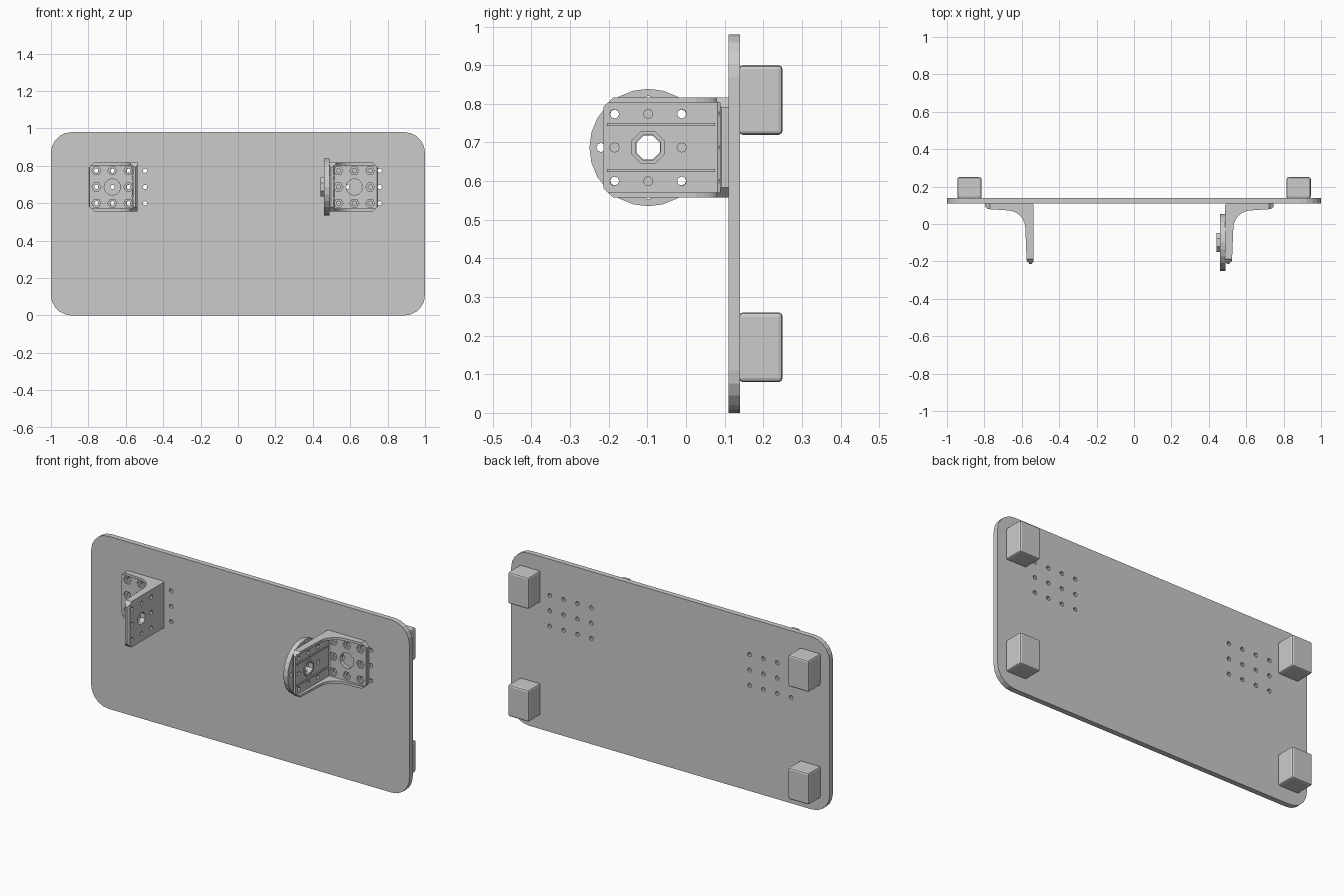
import bpy, bmesh
from math import sin, cos, pi, radians

if "Cube" in bpy.data.objects:
    bpy.data.objects.remove(bpy.data.objects["Cube"])

ZC, PITCH = 0.687, 0.087          # bolt pattern centre height and spacing


def ring(cx, cy, r, n=8, off=0.0):
    return [(cx + r * cos(off + 2 * pi * i / n), cy + r * sin(off + 2 * pi * i / n)) for i in range(n)]


def prisms(name, axis, a, b, *polys):
    """Extrude 2D outlines along an axis from a to b."""
    place = {'x': lambda p, t: (t, p[0], p[1]),
             'y': lambda p, t: (p[0], t, p[1]),
             'z': lambda p, t: (p[0], p[1], t)}[axis]
    bm = bmesh.new()
    for pts in polys:
        lo = [bm.verts.new(place(p, a)) for p in pts]
        hi = [bm.verts.new(place(p, b)) for p in pts]
        bm.faces.new(lo)
        bm.faces.new(hi)
        for i in range(len(pts)):
            j = (i + 1) % len(pts)
            bm.faces.new((lo[i], lo[j], hi[j], hi[i]))
    bmesh.ops.recalc_face_normals(bm, faces=bm.faces)
    me = bpy.data.meshes.new(name)
    bm.to_mesh(me)
    bm.free()
    ob = bpy.data.objects.new(name, me)
    bpy.context.collection.objects.link(ob)
    return ob


def apply(ob, mod):
    bpy.context.view_layer.objects.active = ob
    bpy.ops.object.modifier_apply(modifier=mod.name)


def boolean(ob, cutter, op='DIFFERENCE'):
    cutter.hide_render = True
    m = ob.modifiers.new("bool", 'BOOLEAN')
    m.operation, m.object, m.solver = op, cutter, 'EXACT'
    apply(ob, m)
    bpy.data.objects.remove(cutter)


def bevel(ob, w, seg=1):
    m = ob.modifiers.new("bevel", 'BEVEL')
    m.width, m.segments, m.limit_method = w, seg, 'ANGLE'
    apply(ob, m)


rows = [ZC + k * PITCH for k in (-1, 0, 1)]

# Back plate with rounded corners and two groups of holes
outline = []
for k, (cx, cz) in enumerate([(0.89, 0.87), (-0.89, 0.87), (-0.89, 0.11), (0.89, 0.11)]):
    outline += [(cx + 0.11 * cos(radians(90 * k + 18 * i)), cz + 0.11 * sin(radians(90 * k + 18 * i)))
                for i in range(6)]
plate = prisms("back_plate", 'y', 0.11, 0.14, outline)
boolean(plate, prisms("cutter", 'y', 0.05, 0.2,
                      *[ring(s * (0.497 + PITCH * c), z, 0.012) for s in (-1, 1) for c in range(4) for z in rows]))

# Four block feet on the back
for s in (-1, 1):
    for z0, label in ((0.08, "lower"), (0.72, "upper")):
        x0, x1 = s * 0.815, s * 0.945
        foot = prisms(f"{label}_foot", 'y', 0.137, 0.25,
                      [(x0, z0), (x1, z0), (x1, z0 + 0.18), (x0, z0 + 0.18)])
        bevel(foot, 0.01, 2)


def bracket(name, x0, s):
    """L bracket: u runs along the flange, v from the plate towards the front."""
    X = lambda u: x0 + s * u
    P = lambda pts: [(X(u), 0.11 + v) for u, v in pts]
    z0, z1 = ZC - 0.13, ZC + 0.13
    arc = [(0.14 + 0.096 * cos(radians(a)), -0.133 + 0.096 * sin(radians(a))) for a in range(90, 181, 15)]
    body = prisms(name, 'z', z0, z1, P(
        [(0.008, 0), (0.26, 0), (0.26, -0.018), (0.25, -0.03)] + arc +
        [(0.037, -0.305), (0.028, -0.323), (0.01, -0.323), (0, -0.31), (0, -0.008)]))
    # Chamfered corners on both leaves
    c = 0.026
    boolean(body, prisms("cutter", 'y', -0.5, 0.3, [
        (X(-0.1), z0 - 0.1), (X(0.26 - c - 0.1 + 0.1), z0), (X(0.27), z0 + c + 0.01),
        (X(0.27), z1 - c - 0.01), (X(0.26 - c), z1), (X(-0.1), z1 + 0.1)]), 'INTERSECT')
    boolean(body, prisms("cutter", 'x', X(-0.1), X(0.4), [
        (0.3, z0 - 0.1), (-0.185, z0 - 0.003), (-0.22, z0 + c + 0.005),
        (-0.22, z1 - c - 0.005), (-0.185, z1 + 0.003), (0.3, z1 + 0.1)]), 'INTERSECT')
    # Channel between the side ribs
    boolean(body, prisms("cutter", 'z', z0 + 0.014, z1 - 0.014, P(
        [(0.024, -0.4), (0.024, -0.028), (0.03, -0.022), (0.4, -0.022), (0.4, -0.4)])))
    # Flange holes with hexagonal pockets and a wide centre bore
    us = (0.05, 0.135, 0.22)
    bolts = [(X(u), z) for u in us for z in rows if (u, z) != (us[1], rows[1])]
    boolean(body, prisms("cutter", 'y', 0.099, 0.02, *[ring(x, z, 0.024, 6) for x, z in bolts]))
    boolean(body, prisms("cutter", 'y', 0.15, 0.05, ring(X(us[1]), ZC, 0.044, 12),
                         *[ring(x, z, 0.012) for x, z in bolts]))
    # Arm holes
    arm = [(y, z) for y in (-0.185, -0.098, -0.011) for z in rows if (y, z) != (-0.098, rows[1])]
    boolean(body, prisms("cutter", 'x', X(-0.05), X(0.1), ring(-0.098, ZC, 0.035, 8, pi / 8),
                         *[ring(y, z, 0.012) for y, z in arm]))
    # Thin stiffening ribs on the inner face of the arm
    prisms(name + "_ribs", 'x', X(0.02), X(0.029),
           *[[(-0.205, z), (0.075, z), (0.075, z + 0.008), (-0.205, z + 0.008)]
             for z in (ZC - 0.064, ZC + 0.056)])
    # Raised collar around the large arm hole
    collar = prisms(name + "_collar", 'x', X(0.02), X(0.029), ring(-0.098, ZC, 0.046, 8, pi / 8))
    boolean(collar, prisms("cutter", 'x', X(0), X(0.1), ring(-0.098, ZC, 0.0352, 8, pi / 8)))


bracket("left_bracket", -0.537, -1)
bracket("right_bracket", 0.487, 1)

# Round horn disc with a raised hub on the right bracket
disc = prisms("horn_disc", 'x', 0.46, 0.488, ring(-0.098, ZC, 0.152, 24))
hub = prisms("hub", 'x', 0.441, 0.47, ring(-0.098, ZC, 0.055, 8, pi / 8))
boolean(disc, hub, 'UNION')
boolean(disc, prisms("cutter", 'x', 0.4, 0.55, ring(-0.098, ZC, 0.033, 8, pi / 8),
                     *[ring(y, z, 0.012) for y, z in ring(-0.098, ZC, 0.122)]))
